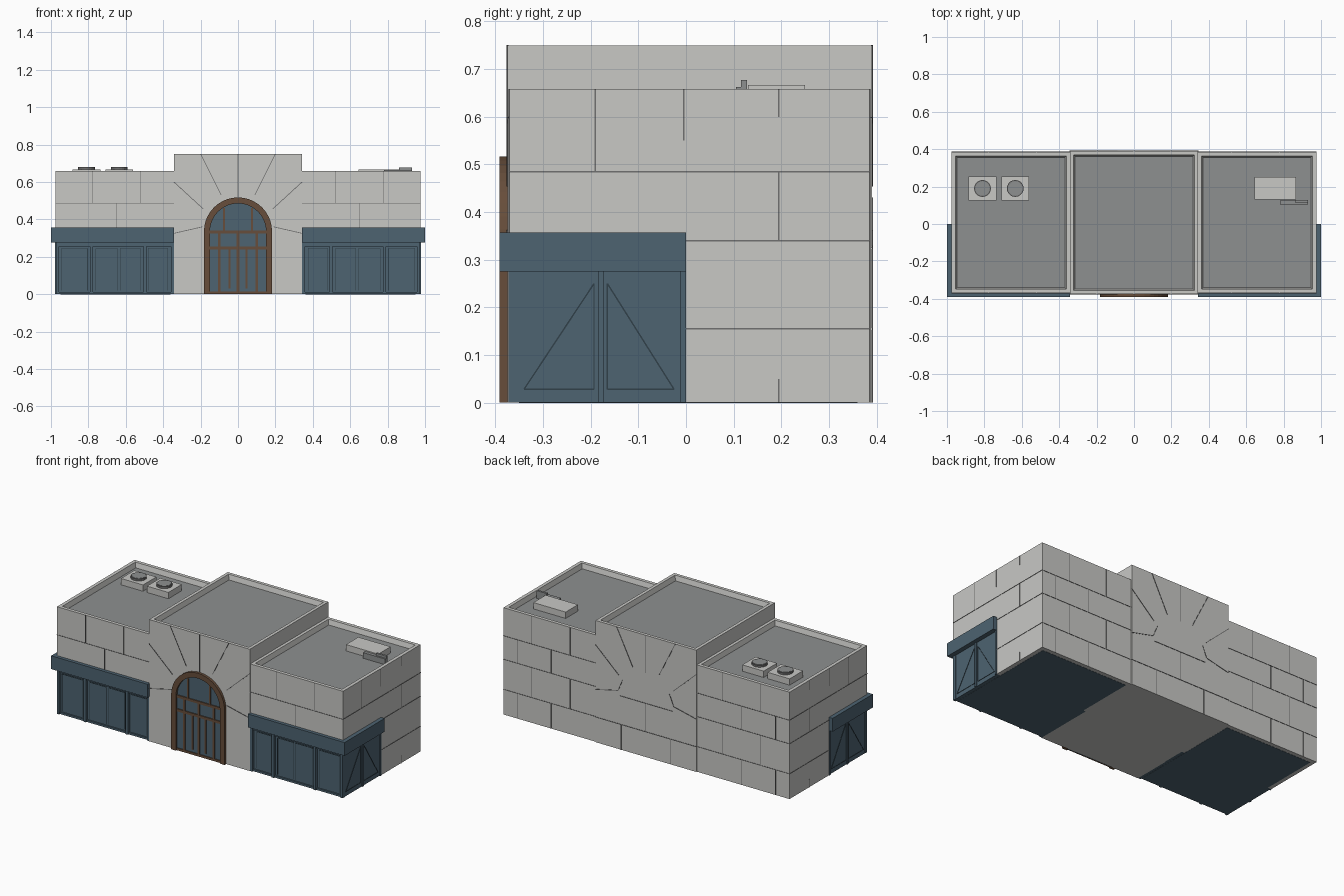
import bpy, bmesh, math
from mathutils import Vector

if "Cube" in bpy.data.objects:
    bpy.data.objects.remove(bpy.data.objects["Cube"])


def mat(name, rgb):
    m = bpy.data.materials.new(name)
    m.diffuse_color = (*rgb, 1)
    m.use_nodes = True
    m.node_tree.nodes["Principled BSDF"].inputs["Base Color"].default_value = m.diffuse_color
    return m


STONE = mat("pale stone", (0.58, 0.58, 0.56))
ROOF = mat("roof grey", (0.27, 0.28, 0.28))
BLUE = mat("slate blue", (0.075, 0.125, 0.165))
SEAM = mat("seam grey", (0.16, 0.16, 0.16))
DARK = mat("dark blue line", (0.03, 0.05, 0.065))
WOOD = mat("brown frame", (0.135, 0.075, 0.043))


def finish(name, bm, *mats):
    bmesh.ops.recalc_face_normals(bm, faces=bm.faces)
    me = bpy.data.meshes.new(name)
    bm.to_mesh(me)
    bm.free()
    for m in mats:
        me.materials.append(m)
    ob = bpy.data.objects.new(name, me)
    bpy.context.collection.objects.link(ob)
    return ob


def add_box(bm, x0, x1, y0, y1, z0, z1):
    vs = bmesh.ops.create_cube(bm, size=1)["verts"]
    for v in vs:
        v.co = Vector((x1 if v.co.x > 0 else x0, y1 if v.co.y > 0 else y0,
                       z1 if v.co.z > 0 else z0))


def boxes(name, m, *dims):
    bm = bmesh.new()
    for d in dims:
        add_box(bm, *d)
    return finish(name, bm, m)


def mx(s, x0, x1, *rest):
    """Box dimensions mirrored to side s."""
    return (min(s * x0, s * x1), max(s * x0, s * x1), *rest)


def parapet_block(name, dims, rim, drop):
    """Block whose top is sunk inside a parapet."""
    bm = bmesh.new()
    add_box(bm, *dims)
    top = max(bm.faces, key=lambda f: f.calc_center_median().z)
    bmesh.ops.inset_region(bm, faces=[top], thickness=rim)
    bmesh.ops.inset_region(bm, faces=[top], thickness=0.012, depth=-drop)
    top.material_index = 1
    return finish(name, bm, STONE, ROOF)


def wall_lines(name, m, segs, y, width=0.005, depth=0.002):
    """Thin plates along (x0, z0, x1, z1) segments on a wall at depth y."""
    bm = bmesh.new()
    for x0, z0, x1, z1 in segs:
        a, b = Vector((x0, 0, z0)), Vector((x1, 0, z1))
        d = (b - a).normalized()
        n = Vector((-d.z, 0, d.x)) * width / 2
        vs = []
        for yy in (y - depth, y + depth):
            vs.append([bm.verts.new(p + Vector((0, yy, 0)))
                       for p in (a + n, b + n, b - n, a - n)])
        bm.faces.new(vs[0])
        bm.faces.new(vs[1])
        for i in range(4):
            j = (i + 1) % 4
            bm.faces.new((vs[0][i], vs[0][j], vs[1][j], vs[1][i]))
    return finish(name, bm, m)


def arch_points(r, spring, n=20):
    pts = [(r, 0)]
    pts += [(r * math.cos(math.pi * i / n), spring + r * math.sin(math.pi * i / n))
            for i in range(n + 1)]
    return pts + [(-r, 0)]


# Central hall
parapet_block("central_hall", (-0.343, 0.343, -0.375, 0.39, 0, 0.75), 0.028, 0.03)

# Radiating stone joints on front and back
C = 0.335
rays = [(0, 0.52, 0, 0.75)]
for s in (-1, 1):
    rays += [(s * 0.09, 0.53, s * 0.2, 0.75), (s * 0.185, 0.455, s * 0.343, 0.6),
             (s * 0.19, 0.36, s * 0.343, 0.325)]
wall_lines("front_joints", SEAM, rays, -0.375, 0.004)
back = [(-0.343, 0.155, 0.343, 0.155), (-0.18, 0.33, 0.18, 0.33)]
back += [(x, 0, x, 0.155) for x in (-0.17, 0.17)] + [(0, 0.155, 0, 0.33)]
back += [(s * 0.19, 0.36, s * 0.16, 0.43) for s in (-1, 1)]
wall_lines("back_joints", SEAM, rays + back, 0.39, 0.004)

# Arched entrance: glazing, frame and glazing bars
bm = bmesh.new()
low = [bm.verts.new((x, -0.370, z)) for x, z in arch_points(0.16, C)]
f = bm.faces.new(low)
ext = bmesh.ops.extrude_face_region(bm, geom=[f])["geom"]
for v in ext:
    if isinstance(v, bmesh.types.BMVert):
        v.co.y = -0.378
finish("entrance_glass", bm, BLUE)

bm = bmesh.new()
rings = []
for r, y in ((0.15, -0.37), (0.15, -0.391), (0.182, -0.391), (0.182, -0.37)):
    rings.append([bm.verts.new((x, y, z)) for x, z in arch_points(r, C)])
for k in range(4):
    a, b = rings[k], rings[(k + 1) % 4]
    for i in range(len(a) - 1):
        bm.faces.new((a[i], a[i + 1], b[i + 1], b[i]))
for end in (0, -1):
    bm.faces.new([r[end] for r in rings])
finish("entrance_arch", bm, WOOD)

bars = [(-0.15, 0.15, -0.384, -0.374, z, z + 0.016) for z in (0.24, 0.325)]
bars += [(x - 0.007, x + 0.007, -0.383, -0.374, 0, 0.325) for x in (-0.1, 0, 0.1)]
bars += [(x - 0.005, x + 0.005, -0.383, -0.374, 0.03, 0.24) for x in (-0.045, 0.045)]
bars += [(x - 0.006, x + 0.006, -0.383, -0.374, 0.33, 0.46) for x in (-0.075, 0.075)]
bars += [(-0.15, 0.15, -0.383, -0.374, 0, 0.014)]
boxes("entrance_bars", WOOD, *bars)

for s, side in ((-1, "left"), (1, "right")):
    # Wing: rear lower wall, and upper storey with sunk roof
    boxes(side + "_lower_wall", STONE, mx(s, 0.34, 0.975, 0, 0.385, 0, 0.3))
    parapet_block(side + "_wing", mx(s, 0.34, 0.975, -0.37, 0.385, 0.28, 0.658), 0.03, 0.03)
    boxes(side + "_floor", BLUE, mx(s, 0.36, 0.95, -0.35, 0.36, -0.001, 0.004))

    # Shopfront with posts and side panels
    boxes(side + "_shopfront", BLUE, mx(s, 0.34, 0.972, -0.357, 0, 0, 0.285))
    posts = [mx(s, x, x + 0.016, -0.373, -0.35, 0, 0.28)
             for x in (0.343, 0.49, 0.775, 0.958)]
    posts += [mx(s, 0.343, 0.974, -0.366, -0.35, 0.255, 0.28),
              mx(s, 0.343, 0.974, -0.366, -0.35, 0, 0.012)]
    posts += [mx(s, 0.96, 0.979, y, y + 0.012, 0, 0.28) for y in (-0.185, -0.012)]
    boxes(side + "_posts", BLUE, *posts)
    lines = []
    for a, b in ((0.375, 0.48), (0.52, 0.63), (0.645, 0.76), (0.805, 0.945)):
        a, b = s * a, s * b
        lines += [(a, 0.02, a, 0.245), (b, 0.02, b, 0.245), (a, 0.245, b, 0.245)]
    wall_lines(side + "_pane_lines", DARK, lines, -0.357, 0.004)
    side_lines = []
    for a, b in ((-0.34, -0.193), (-0.025, -0.165)):
        side_lines += [(a, 0.028, b, 0.028), (b, 0.028, b, 0.25), (a, 0.028, b, 0.25)]
    ob = wall_lines(side + "_side_pane_lines", DARK, side_lines, 0, 0.003)
    ob.rotation_euler.z = math.pi / 2
    ob.location.x = s * 0.972

    # Fascia band wrapping the corner
    boxes(side + "_fascia", BLUE, mx(s, 0.342, 1.0, -0.391, -0.36, 0.275, 0.357),
          mx(s, 0.965, 1.0, -0.36, 0, 0.275, 0.357))

    # Coursed stone joints: end wall, rear wall and front
    ends = [(-0.37, 0.485, 0.385, 0.485), (0, 0.34, 0.385, 0.34), (0, 0.155, 0.385, 0.155),
            (-0.19, 0.485, -0.19, 0.658), (-0.005, 0.55, -0.005, 0.658),
            (0.195, 0.6, 0.195, 0.658), (0.195, 0.34, 0.195, 0.485), (0.195, 0, 0.195, 0.05)]
    ob = wall_lines(side + "_end_joints", SEAM, ends, 0, 0.003)
    ob.rotation_euler.z = math.pi / 2
    ob.location.x = s * 0.975
    rear = [(s * 0.343, z, s * 0.975, z) for z in (0.155, 0.34, 0.485)]
    for i, (z0, z1) in enumerate(((0, 0.155), (0.155, 0.34), (0.34, 0.485), (0.485, 0.658))):
        rear += [(s * x, z0, s * x, z1) for x in ((0.52, 0.78) if i % 2 else (0.65, 0.88))]
    wall_lines(side + "_rear_joints", SEAM, rear, 0.385, 0.003)
    front = [(s * 0.343, 0.485, s * 0.975, 0.485)]
    front += [(s * x, 0.485, s * x, 0.658) for x in (0.52, 0.78)]
    front += [(s * 0.65, 0.357, s * 0.65, 0.485)]
    wall_lines(side + "_front_joints", SEAM, front, -0.37, 0.003)

# Rooftop fan units
for i, (x0, x1) in enumerate(((-0.885, -0.735), (-0.708, -0.562))):
    boxes(f"fan_unit_{i + 1}", STONE, (x0, x1, 0.125, 0.255, 0.62, 0.667))
    for nm, r, z, m in (("fan_rim", 0.045, 0.679, SEAM), ("fan_cap", 0.039, 0.681, ROOF)):
        bpy.ops.mesh.primitive_cylinder_add(vertices=20, radius=r, depth=z - 0.66,
                                            location=((x0 + x1) / 2, 0.19, (z + 0.66) / 2))
        ob = bpy.context.object
        ob.name = f"{nm}_{i + 1}"
        ob.data.materials.append(m)

# Rooftop vent box and duct
boxes("vent_box", STONE, (0.645, 0.865, 0.13, 0.25, 0.62, 0.667))
boxes("vent_duct", ROOF, (0.78, 0.93, 0.105, 0.125, 0.62, 0.663),
      (0.86, 0.93, 0.115, 0.128, 0.64, 0.677))
